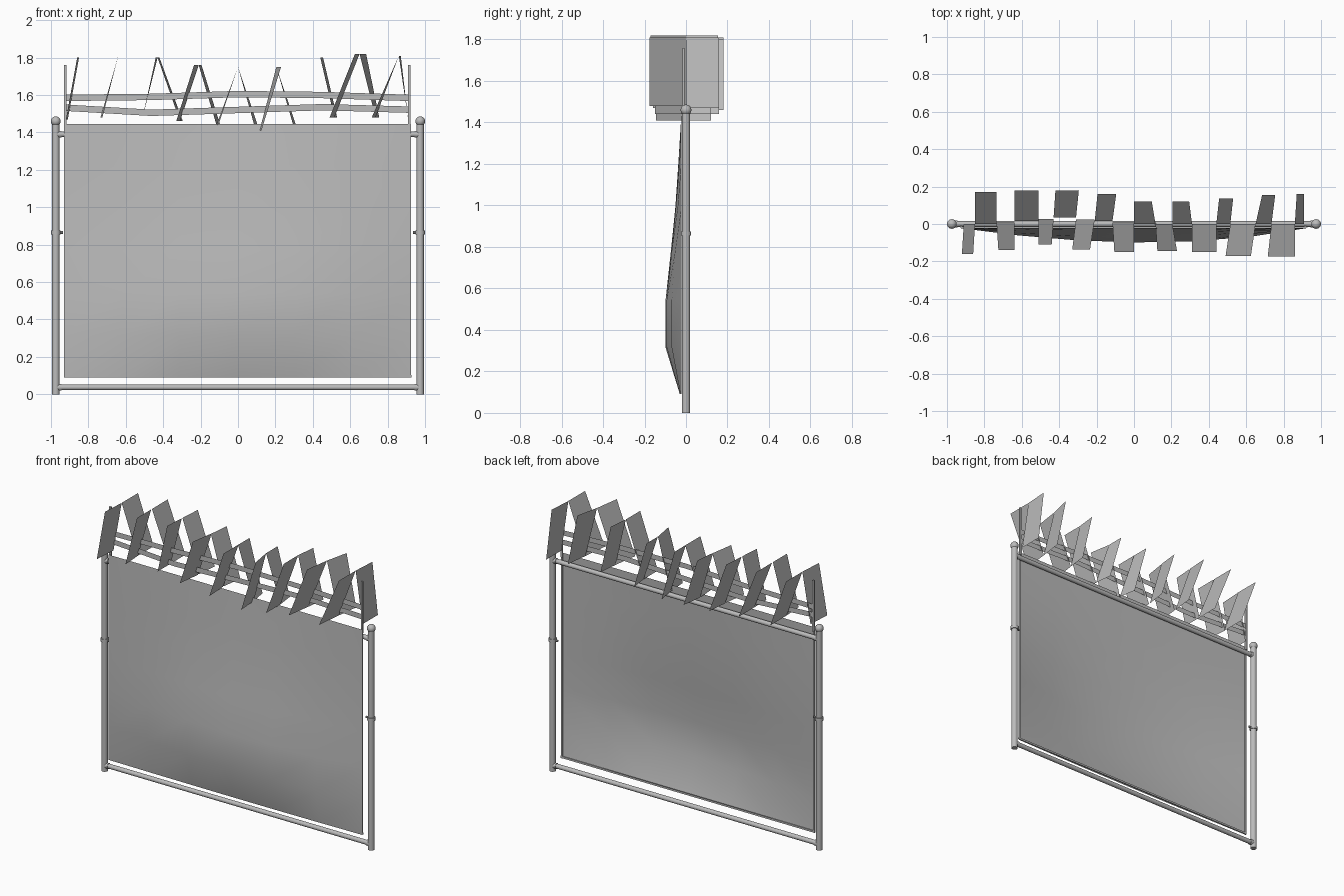
import bpy, bmesh
from math import sin, pi
from mathutils import Vector

if "Cube" in bpy.data.objects:
    bpy.data.objects.remove(bpy.data.objects["Cube"])

steel = bpy.data.materials.new("galvanised grey")
steel.use_nodes = True
grey = (0.5, 0.5, 0.5, 1)
steel.diffuse_color = grey
steel.node_tree.nodes["Principled BSDF"].inputs["Base Color"].default_value = grey


def finish(name, bm, smooth=True):
    mesh = bpy.data.meshes.new(name)
    bm.to_mesh(mesh)
    bm.free()
    mesh.materials.append(steel)
    obj = bpy.data.objects.new(name, mesh)
    bpy.context.collection.objects.link(obj)
    if smooth:
        bpy.ops.object.select_all(action="DESELECT")
        obj.select_set(True)
        bpy.context.view_layer.objects.active = obj
        bpy.ops.object.shade_smooth_by_angle()
    return obj


def tube(name, start, end, radius, sides=16):
    a, b = Vector(start), Vector(end)
    bm = bmesh.new()
    bmesh.ops.create_cone(bm, cap_ends=True, segments=sides, radius1=radius,
                          radius2=radius, depth=(b - a).length)
    turn = (b - a).to_track_quat("Z", "Y").to_matrix()
    bmesh.ops.rotate(bm, verts=bm.verts, matrix=turn)
    bmesh.ops.translate(bm, verts=bm.verts, vec=(a + b) / 2)
    return finish(name, bm)


def box(name, centre, size):
    bm = bmesh.new()
    bmesh.ops.create_cube(bm, size=1)
    bmesh.ops.scale(bm, verts=bm.verts, vec=size)
    bmesh.ops.translate(bm, verts=bm.verts, vec=centre)
    return finish(name, bm, False)


# Posts with round caps, collars, rail cups and the thin stubs above
for side, label in ((-1, "right"), (1, "left")):
    x = 0.974 * side
    tube(label + "_post", (x, 0, 0), (x, 0, 1.45), 0.02)
    tube(label + "_collar", (x, 0, 0.855), (x, 0, 0.875), 0.025)
    tube(label + "_collar_bolt", (x, 0, 0.865), (x - 0.038 * side, 0, 0.865), 0.007, 8)
    bm = bmesh.new()
    bmesh.ops.create_uvsphere(bm, u_segments=16, v_segments=10, radius=0.026)
    bmesh.ops.translate(bm, verts=bm.verts, vec=(x, 0, 1.46))
    finish(label + "_post_cap", bm)
    for level, z in (("top", 1.39), ("bottom", 0.037)):
        tube(f"{label}_{level}_cup", (x, 0, z), (x - 0.03 * side, 0, z), 0.018)
    box(label + "_stub", (0.92 * side - 0.004, -0.012, 1.59), (0.014, 0.01, 0.34))

for level, z in (("top", 1.39), ("bottom", 0.037)):
    tube(level + "_rail", (-0.97, 0, z), (0.97, 0, z), 0.015)

# Mesh sheet, sagging forward in its lower half
LEFT, RIGHT, LOW, HIGH = -0.93, 0.925, 0.09, 1.445
sag = (0.1, 1, 1, 0.68, 0.38, 0.18, 0)
bm = bmesh.new()
n = len(sag) - 1
bmesh.ops.create_grid(bm, x_segments=n, y_segments=n, size=0.5)
for v in bm.verts:
    u, w = v.co.x + 0.5, v.co.y + 0.5
    belly = sin(pi * u ** 1.1) ** 0.8 if 0.01 < u < 0.99 else 0
    v.co = (LEFT + u * (RIGHT - LEFT), -0.022 - 0.077 * sag[round(w * n)] * belly,
            LOW + w * (HIGH - LOW))
bmesh.ops.recalc_face_normals(bm, faces=bm.faces)
sheet = finish("mesh_sheet", bm)
for p in sheet.data.polygons:
    p.use_smooth = True

# Thin tension strips along the sheet's edges
for x in (LEFT + 0.007, RIGHT - 0.007):
    box("side_strip", (x, -0.017, (LOW + HIGH) / 2), (0.012, 0.006, HIGH - LOW))
box("bottom_strip", (0, -0.017, LOW + 0.007), (RIGHT - LEFT, 0.006, 0.012))

# Two flat wires strung between the stubs
wires = {"upper_wire": (1.585, 1.59, 1.605, 1.6, 1.585),
         "lower_wire": (1.532, 1.505, 1.52, 1.535, 1.522)}
for name, heights in wires.items():
    bm = bmesh.new()
    pairs = []
    for i, z in enumerate(heights):
        x = -0.92 + i * 1.83 / (len(heights) - 1)
        pairs.append([bm.verts.new((x, -0.008, z + d)) for d in (-0.017, 0.017)])
    for (a, b), (c, d) in zip(pairs, pairs[1:]):
        bm.faces.new((a, c, d, b))
    finish(name, bm, False)

# Zigzag blades: x, height, then the sideways skew of front and back outer edges
zigzag = [(-.91, 1.47, -.01, 0), (-.85, 1.8, -.01, 0), (-.735, 1.48, .01, 0),
          (-.64, 1.81, 0, 0), (-.51, 1.48, 0, 0), (-.43, 1.8, -.01, .01),
          (-.31, 1.46, -.02, .015), (-.21, 1.76, -.025, .015), (-.115, 1.44, .01, .02),
          (0, 1.75, 0, 0), (.115, 1.41, .01, -.02), (.205, 1.75, .025, 0),
          (.31, 1.44, 0, -.015), (.44, 1.8, 0, .015), (.515, 1.48, -.025, .015),
          (.65, 1.82, -.025, .035), (.735, 1.48, -.02, .02), (.86, 1.81, 0, .01),
          (.91, 1.47, 0, 0)]
front_depth = (.16, .14, .11, .135, .15, .145, .15, .17, .175)
back_depth = (.17, .18, .18, .16, .12, .12, .135, .155, .16)
bm = bmesh.new()
for i, (p, q) in enumerate(zip(zigzag, zigzag[1:])):
    rising = i % 2 == 0
    outer = -front_depth[i // 2] if rising else back_depth[i // 2]
    skew = 2 if rising else 3
    inner = 0.035 * max(0, 1 - abs(p[0] + 0.42) / 0.4)
    corners = [(p[0], inner, p[1]), (q[0], inner, q[1]),
               (q[0] + q[skew], outer, q[1]), (p[0] + p[skew], outer, p[1])]
    bm.faces.new([bm.verts.new(c) for c in corners])
finish("razor_blades", bm, False)
